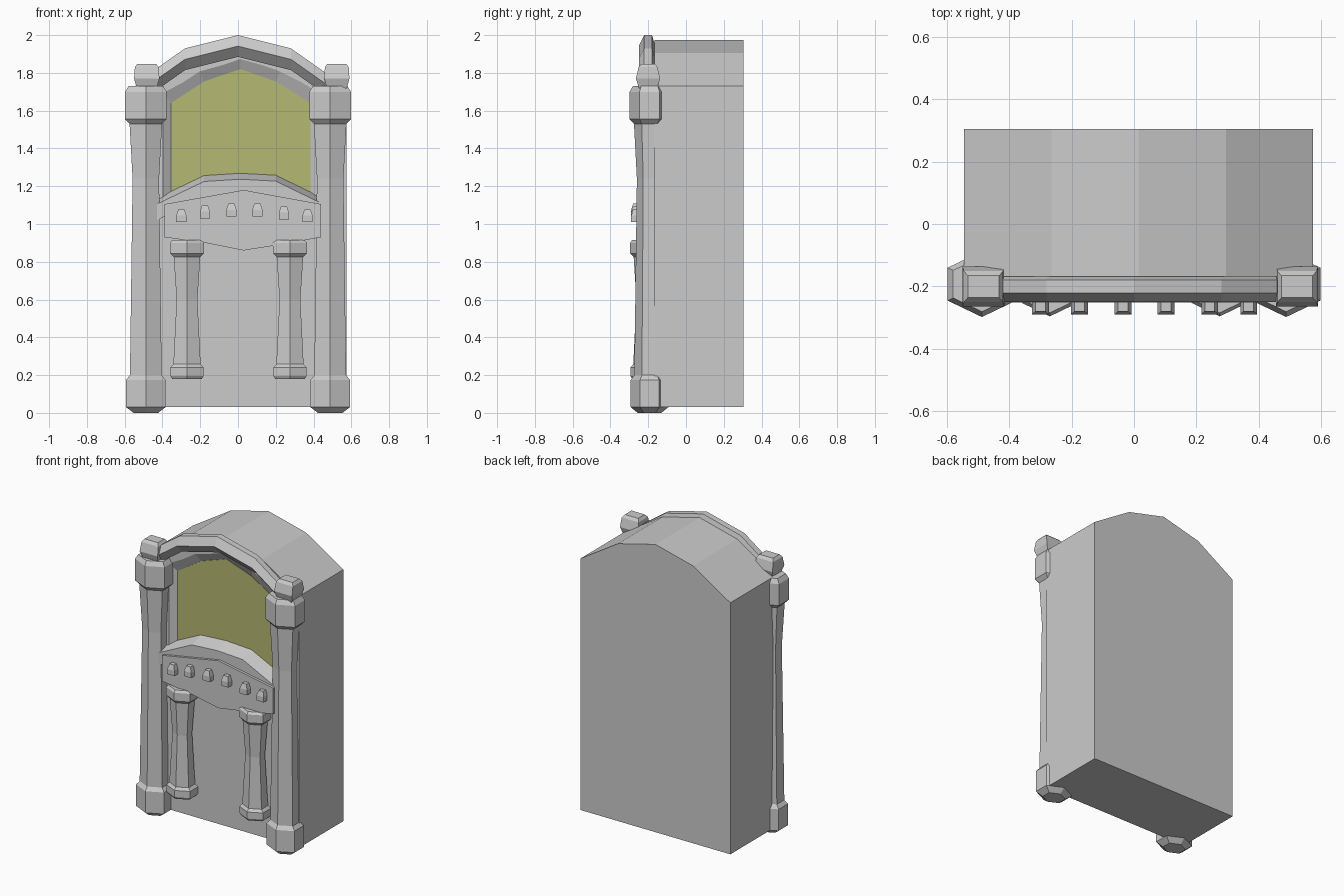
import bpy, bmesh
from math import cos, sin, pi

if "Cube" in bpy.data.objects:
    bpy.data.objects.remove(bpy.data.objects["Cube"])


def loft(name, rings):
    """Skin a list of equal-length point rings and cap both ends."""
    bm = bmesh.new()
    vs = [[bm.verts.new(p) for p in r] for r in rings]
    n = len(rings[0])
    for a, b in zip(vs, vs[1:]):
        for i in range(n):
            j = (i + 1) % n
            bm.faces.new((a[i], a[j], b[j], b[i]))
    bm.faces.new(vs[0])
    bm.faces.new(vs[-1])
    bmesh.ops.recalc_face_normals(bm, faces=bm.faces)
    me = bpy.data.meshes.new(name)
    bm.to_mesh(me)
    bm.free()
    ob = bpy.data.objects.new(name, me)
    bpy.context.collection.objects.link(ob)
    return ob


def prism(name, outline, y0, y1):
    """Extrude an (x, z) outline along y."""
    return loft(name, [[(x, y, z) for x, z in outline] for y in (y0, y1)])


def hex_post(name, cx, cy, profile):
    """Slightly flattened hexagonal post, corner forward; profile is (z, half width)."""
    rings = []
    for z, w in profile:
        r = w / cos(pi / 6)
        rings.append([(cx + r * sin(k * pi / 3), cy - 0.83 * r * cos(k * pi / 3), z)
                      for k in range(6)])
    return loft(name, rings)


def box_rings(name, cx, cy, profile):
    """Stack of rectangles; profile is (z, half x, half y)."""
    return loft(name, [[(cx - a, cy - b, z), (cx + a, cy - b, z),
                        (cx + a, cy + b, z), (cx - a, cy + b, z)] for z, a, b in profile])


def sweep(name, path, section):
    """Carry a (y, dz) section along an (x, z) path."""
    return loft(name, [[(x, y, z + dz) for y, dz in section] for x, z in path])


# Cabinet with arched top
body = prism("cabinet_body", [(-0.545, 0.03), (0.575, 0.03), (0.575, 1.73), (0.295, 1.905),
                              (0.015, 1.975), (-0.265, 1.905), (-0.545, 1.73)], -0.168, 0.305)

# Sloped window recess
window = [(-0.355, 1.14), (0.385, 1.14), (0.385, 1.64), (0.2, 1.755),
          (0.012, 1.82), (-0.18, 1.755), (-0.355, 1.64)]
wide = [(0.012 + (x - 0.012) * 1.24, z + (0.11 if z > 1.2 else 0)) for x, z in window]
cutter = loft("window_cutter", [[(x, -0.20, z) for x, z in wide],
                                [(x, -0.138, z) for x, z in window]])
cutter.hide_render = True
mod = body.modifiers.new("recess", 'BOOLEAN')
mod.operation = 'DIFFERENCE'
mod.solver = 'EXACT'
mod.object = cutter
bpy.context.view_layer.objects.active = body
bpy.ops.object.modifier_apply(modifier=mod.name)
bpy.data.objects.remove(cutter)

# Coloured window pane
pane = prism("window_pane", window, -0.141, -0.13)
mat = bpy.data.materials.new("olive")
mat.diffuse_color = (0.46, 0.48, 0.17, 1)
mat.use_nodes = True
mat.node_tree.nodes["Principled BSDF"].inputs["Base Color"].default_value = mat.diffuse_color
pane.data.materials.append(mat)

# Arched moulding
sweep("arch_moulding",
      [(-0.5, 1.775), (-0.28, 1.93), (0, 2.0), (0.28, 1.93), (0.5, 1.775)],
      [(-0.18, 0), (-0.222, 0), (-0.25, -0.058), (-0.2, -0.115), (-0.16, -0.115), (-0.165, -0.05)])

# Sill under the window
sweep("window_sill",
      [(-0.43, 1.14), (-0.18, 1.26), (0.01, 1.272), (0.2, 1.262), (0.43, 1.15)],
      [(-0.13, 0), (-0.235, -0.035), (-0.235, -0.12), (-0.13, -0.12)])

# Button panel
prism("button_panel", [(-0.39, 0.93), (-0.17, 0.9), (0.03, 0.86), (0.22, 0.89), (0.44, 0.93),
                       (0.44, 1.105), (0.03, 1.18), (-0.39, 1.105)], -0.252, -0.15)

# Row of buttons
for x, z in [(-0.3, 1.01), (-0.175, 1.03), (-0.035, 1.04),
             (0.103, 1.04), (0.243, 1.025), (0.368, 1.01)]:
    box_rings("button", x, -0.262, [(z, 0.027, 0.028), (z + 0.035, 0.027, 0.028),
                                    (z + 0.068, 0.016, 0.018)])

# Tall corner columns, with a block finial on each
for side, fx in ((-1, -0.483), (1, 0.523)):
    hex_post("corner_column", side * 0.488, -0.193,
             [(0, 0.065), (0.03, 0.104), (0.175, 0.104), (0.2, 0.084), (1.24, 0.07),
              (1.53, 0.086), (1.555, 0.11), (1.7, 0.11), (1.73, 0.092)])
    box_rings("finial", fx, -0.201, [(1.71, 0.05, 0.045), (1.77, 0.067, 0.064),
                                     (1.83, 0.063, 0.05), (1.848, 0.05, 0.035)])

# Short front pillars
for x in (-0.27, 0.275):
    hex_post("front_pillar", x, -0.21,
             [(0.18, 0.078), (0.195, 0.088), (0.24, 0.088), (0.258, 0.072), (0.6, 0.055),
              (0.825, 0.07), (0.845, 0.09), (0.9, 0.09), (0.915, 0.078)])
